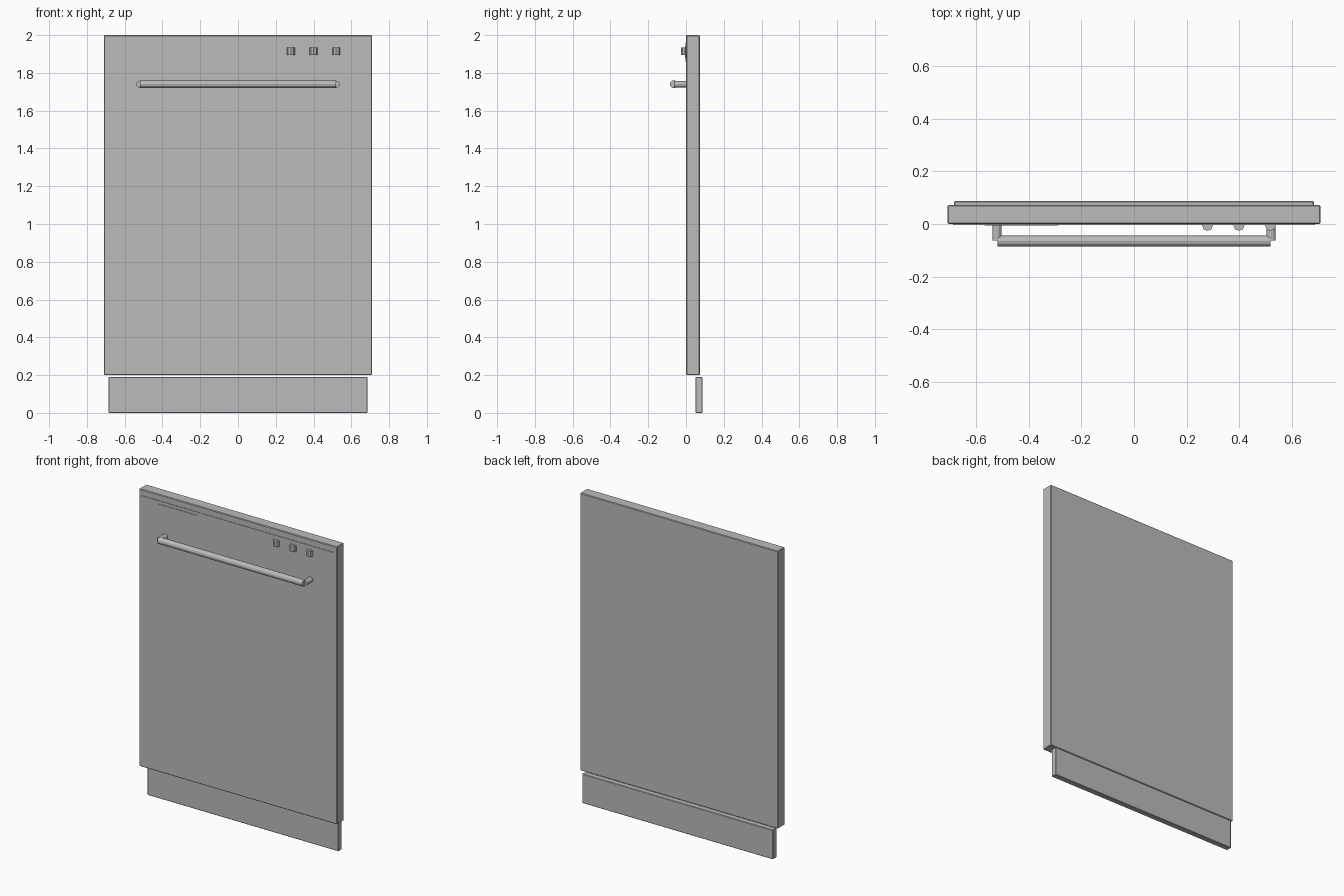
import bpy, math

if "Cube" in bpy.data.objects:
    bpy.data.objects.remove(bpy.data.objects["Cube"])

metal = bpy.data.materials.new("grey_metal")
metal.diffuse_color = (0.5, 0.5, 0.5, 1)
metal.use_nodes = True
metal.node_tree.nodes["Principled BSDF"].inputs["Base Color"].default_value = metal.diffuse_color


def box(name, x0, x1, y0, y1, z0, z1, bevel=0):
    bpy.ops.mesh.primitive_cube_add(size=1, location=((x0 + x1) / 2, (y0 + y1) / 2, (z0 + z1) / 2))
    ob = bpy.context.object
    ob.name = name
    ob.scale = (x1 - x0, y1 - y0, z1 - z0)
    bpy.ops.object.transform_apply(location=False, rotation=False, scale=True)
    ob.data.materials.append(metal)
    if bevel:
        m = ob.modifiers.new("edge", 'BEVEL')
        m.width = bevel
        m.segments = 1
    return ob


def rod(name, loc, radius, length, rot=(0, 0, 0), sides=12):
    bpy.ops.mesh.primitive_cylinder_add(vertices=sides, radius=radius, depth=length, location=loc, rotation=rot)
    ob = bpy.context.object
    ob.name = name
    ob.data.materials.append(metal)
    return ob


# Door and recessed kick plate
box("door_panel", -0.71, 0.71, 0.0, 0.073, 0.2, 2.0, 0.004)
box("kick_plate", -0.685, 0.685, 0.05, 0.087, 0.0, 0.19, 0.003)

# Thin control strip and display on the door front
box("control_strip", -0.69, 0.69, -0.003, 0.002, 1.86, 1.96)
box("display", -0.57, -0.287, -0.006, 0.0, 1.88, 1.94)

# Row of upright, half sunk buttons
for i, x in enumerate((0.28, 0.40, 0.52)):
    rod(f"button_{i + 1}", (x, -0.005, 1.915), 0.021, 0.038, sides=8)

# Handle: horizontal bar on two posts
rod("handle_bar", (0, -0.065, 1.74), 0.021, 1.04, (0, math.pi / 2, 0))
for side, x in (("left", -0.522), ("right", 0.522)):
    rod(f"handle_post_{side}", (x, -0.03, 1.74), 0.017, 0.064, (math.pi / 2, 0, 0))
